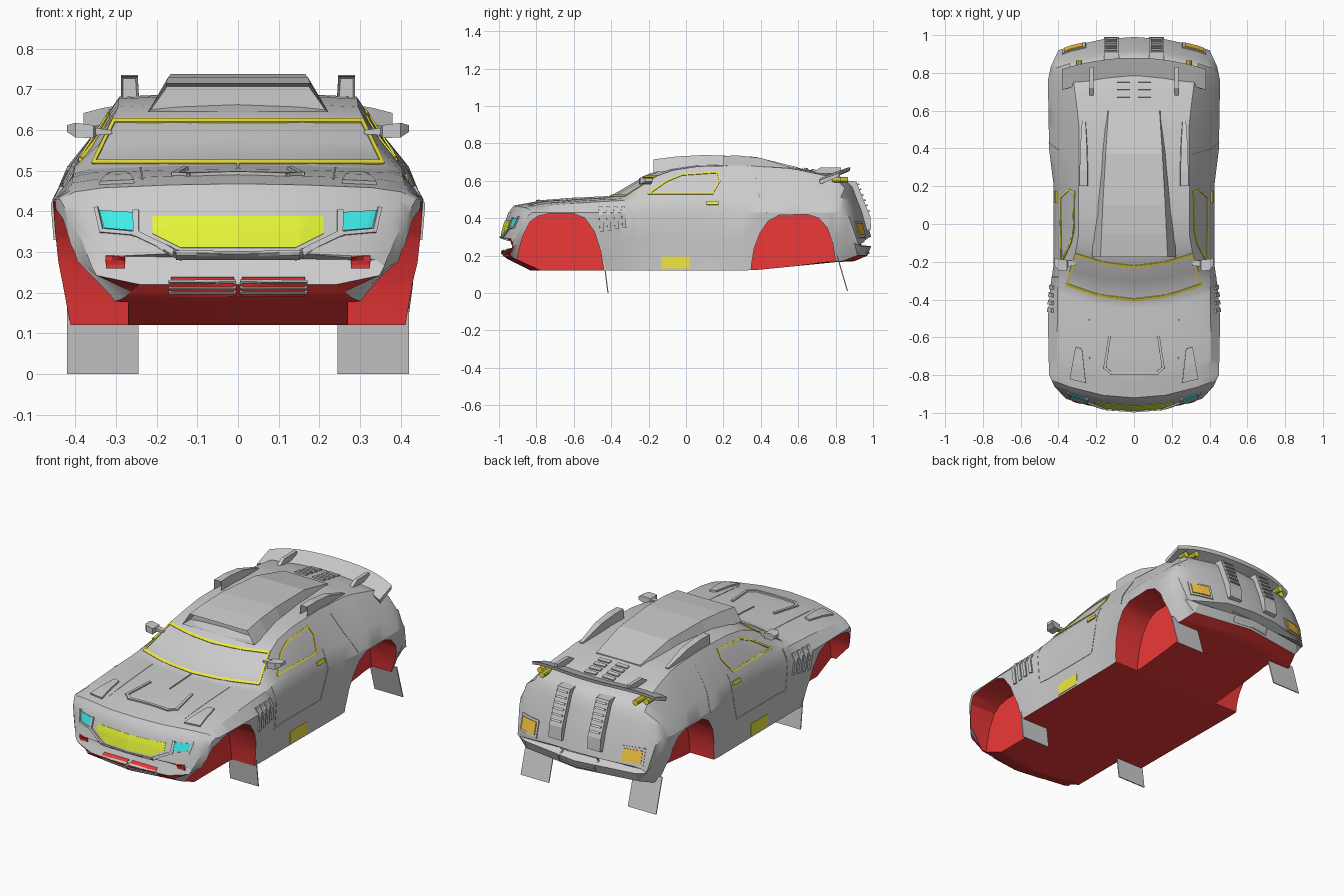
import bpy, bmesh, math
from mathutils import Vector
from mathutils.bvhtree import BVHTree

if "Cube" in bpy.data.objects:
    bpy.data.objects.remove(bpy.data.objects["Cube"])


def mat(name, r, g, b):
    m = bpy.data.materials.new(name)
    m.diffuse_color = (r, g, b, 1)
    m.use_nodes = True
    m.node_tree.nodes["Principled BSDF"].inputs["Base Color"].default_value = m.diffuse_color
    return m


RED = mat("red", .85, .04, .04)
LIME = mat("lime", .78, .92, .04)
CYAN = mat("cyan", .05, .85, .83)
YELLOW = mat("yellow", .88, .8, .05)
ORANGE = mat("orange", .95, .58, .05)


def finish(bm, name, mats=(), mirror=False, thick=0):
    me = bpy.data.meshes.new(name)
    bm.to_mesh(me)
    bm.free()
    ob = bpy.data.objects.new(name, me)
    bpy.context.collection.objects.link(ob)
    for m in mats:
        me.materials.append(m)
    if thick:
        s = ob.modifiers.new("thick", 'SOLIDIFY')
        s.thickness, s.offset = thick, 0
    if mirror:
        ob.modifiers.new("mirror", 'MIRROR')
    return ob


def loft(name, sections, mats=(), mirror=False, mouth=0, paint=None):
    """Skin closed loops; mouth insets and sinks the first cap."""
    bm = bmesh.new()
    rings = [[bm.verts.new(p) for p in s] for s in sections]
    n = len(rings[0])
    for a, b in zip(rings, rings[1:]):
        for i in range(n):
            bm.faces.new((a[i], a[(i + 1) % n], b[(i + 1) % n], b[i]))
    cap = bm.faces.new(rings[0])
    bm.faces.new(rings[-1])
    bmesh.ops.recalc_face_normals(bm, faces=bm.faces)
    if mouth:
        bmesh.ops.inset_region(bm, faces=[cap], thickness=.008)
        bmesh.ops.translate(bm, verts=cap.verts, vec=(0, mouth, 0))
    if paint:
        for f in bm.faces:
            f.material_index = int(paint(f))
    return finish(bm, name, mats, mirror)


def curve(*keys):
    def f(y):
        for (a, p), (b, q) in zip(keys, keys[1:]):
            if y <= b:
                return p + (q - p) * max(0, y - a) / (b - a)
        return keys[-1][1]
    return f


# Body: section parameters as functions of length
top = curve((-.99, .30), (-.975, .36), (-.95, .43), (-.92, .468), (-.8, .49), (-.6, .505), (-.41, .515),
            (-.2, .637), (-.1, .667), (.05, .687), (.3, .692), (.55, .677), (.8, .635), (.87, .60),
            (.9, .57), (.95, .44), (.99, .30))
roof_w = curve((-.99, .30), (-.95, .33), (-.41, .37), (-.2, .31), (-.1, .295), (.5, .29), (.8, .32), (.9, .34), (.99, .33))
belt_w = curve((-.99, .34), (-.95, .39), (-.9, .41), (-.3, .402), (.2, .402), (.6, .42), (.9, .41), (.99, .37))
wide = curve((-.99, .36), (-.95, .42), (-.9, .45), (-.6, .456), (-.45, .445), (-.3, .425), (.2, .425),
             (.4, .45), (.85, .456), (.92, .44), (.99, .40))
floor_w = curve((-.99, .24), (-.95, .30), (-.88, .36), (-.8, .41), (.8, .42), (.99, .34))
floor_z = curve((-.99, .22), (-.96, .185), (-.83, .12), (.35, .12), (.8, .165), (.9, .17), (.97, .2), (.99, .25))
bow = curve((-1, .08), (-.2, .08), (.2, 0), (.6, 0), (.8, -.07), (1, -.07))


def section(y):
    zc, zb, wm = top(y), floor_z(y), wide(y)
    zm = min(.43, zc - .035)
    half = [(0, zb), (floor_w(y), zb), (wm - .012, (zb + zm) / 2), (wm, zm), (belt_w(y), min(.51, zc - .02)),
            (roof_w(y), zc - .01), (roof_w(y) * .5, zc - .003), (0, zc)]
    ring = half + [(-x, z) for x, z in half[-2:0:-1]]
    return [(x, y + bow(y) * (x / .4) ** 2, z) for x, z in ring]


stations = [-.99, -.975, -.96, -.95, -.935, -.92, -.9, -.88, -.85, -.83, -.8, -.7, -.6, -.52, -.45, -.41, -.3, -.2, -.15, -.1,
            -.02, .05, .2, .3, .4, .5, .55, .6, .7, .8, .85, .87, .9, .92, .95, .97, .99]
body = loft("car_body", [section(y) for y in stations], [None, RED], paint=lambda f: f.normal.z < -.6)

# Wheel wells cut into the body
ARCHES = [[(-.91, .05), (-.9, .2), (-.875, .3), (-.835, .38), (-.79, .412), (-.73, .425), (-.6, .425), (-.54, .4),
           (-.49, .33), (-.455, .22), (-.44, .12), (-.44, .05)],
          [(.345, .05), (.35, .15), (.365, .24), (.395, .32), (.44, .385), (.5, .417), (.65, .42), (.71, .4),
           (.755, .35), (.785, .26), (.8, .165), (.805, .05)]]
bpy.context.view_layer.objects.active = body
for arch in ARCHES:
    for s in (1, -1):
        cutter = loft("arch_cutter", [[(s * x, y, z) for y, z in arch] for x in (.27, .6)], [None, RED],
                      paint=lambda f: True)
        cutter.hide_render = True
        b = body.modifiers.new("arch", 'BOOLEAN')
        b.operation, b.solver, b.object = 'DIFFERENCE', 'EXACT', cutter
        bpy.ops.object.modifier_apply(modifier=b.name)
        bpy.data.objects.remove(cutter)
body.select_set(True)
bpy.ops.object.shade_smooth_by_angle(angle=math.radians(28))

bm0 = bmesh.new()
bm0.from_mesh(body.data)
tree = BVHTree.FromBMesh(bm0)
VIEWS = {'F': (lambda u, v: (u, -3, v), (0, 1, 0)), 'B': (lambda u, v: (u, 3, v), (0, -1, 0)),
         'S': (lambda u, v: (3, u, v), (-1, 0, 0)), 'T': (lambda u, v: (u, v, 3), (0, 0, -1))}


def patch(name, quads, view, m=None, lift=.004, mirror=False, n=6):
    """Quads drawn in a flat view, draped on the body as thin plates."""
    origin, d = VIEWS[view]
    bm = bmesh.new()
    for q in quads:
        a, b, c, e = (Vector(p) for p in q)
        rows = []
        for j in range(n + 1):
            row = []
            for i in range(n + 1):
                p = a.lerp(b, i / n).lerp(e.lerp(c, i / n), j / n)
                o = Vector(origin(*p))
                hit = tree.ray_cast(o, Vector(d))[0] or tree.find_nearest(o)[0]
                row.append(bm.verts.new(hit))
            rows.append(row)
        for r, s in zip(rows, rows[1:]):
            for i in range(n):
                f = bm.faces.new((r[i], r[i + 1], s[i + 1], s[i]))
                f.normal_update()
                if f.normal.dot(Vector(d)) > 0:
                    f.normal_flip()
    return finish(bm, name, [m] if m else [], mirror, lift * 2)


def line(name, pts, view, w=.008, closed=False, **kw):
    quads = []
    for a, b in zip(pts, pts[1:] + pts[:1] if closed else pts[1:]):
        a, b = Vector(a), Vector(b)
        t = (b - a).normalized() * w / 2
        s = Vector((-t.y, t.x))
        quads.append((a - t - s, b + t - s, b + t + s, a - t + s))
    return patch(name, quads, view, **kw)


def rect(u0, u1, v0, v1):
    return [(u0, v0), (u1, v0), (u1, v1), (u0, v1)]


# Window frames, door seams, handle, side plate
line("windshield_frame", [(-.355, .52), (.355, .52), (.305, .622), (-.305, .622)], 'F', closed=True, m=YELLOW, n=10)
line("side_window_frame", [(-.2, .53), (-.1, .6), (-.02, .632), (.17, .645), (.18, .6), (.14, .53)], 'S', closed=True,
     m=YELLOW, mirror=True)
line("door_seam", [(-.28, .5), (-.28, .27), (.14, .27), (.19, .42), (.19, .53)], 'S', .004, lift=.002, mirror=True)
line("quarter_seam", [(.37, .64), (.39, .53), (.43, .43)], 'S', .004, lift=.002, mirror=True)
patch("door_handle", [rect(.11, .175, .47, .49)], 'S', YELLOW, .008, True, 2)
patch("side_plate", [rect(-.13, .02, .13, .195)], 'S', YELLOW, .003, True)
patch("fender_slats", [[(y, .33 + i * .006), (y + .02, .33 + i * .006), (y + .012, .46), (y - .008, .46)]
                       for i, y in enumerate((-.46, -.42, -.38, -.34))], 'S', None, .008, True, 3)

# Front: grille, lamps, intakes
patch("grille", [rect(-.14, .14, .31, .388), [(.14, .31), (.21, .345), (.21, .388), (.14, .388)],
                 [(-.21, .345), (-.14, .31), (-.14, .388), (-.21, .388)]], 'F', LIME, .003)
line("grille_frame", [(-.25, .395), (-.25, .345), (-.145, .295), (.145, .295), (.25, .345), (.25, .395)], 'F', .014, lift=.008)
patch("headlight", [[(.255, .352), (.328, .358), (.34, .402), (.255, .397)]], 'F', CYAN, .004, True)
line("headlight_frame", [(.255, .345), (.335, .352), (.347, .405)], 'F', .009, lift=.007, mirror=True)
patch("fog_lamp", [rect(.278, .325, .26, .292)], 'F', RED, .005, True, 3)
patch("lower_intake", [rect(.01, .165, .192, .236)], 'F', RED, .003, True)
patch("intake_bars", [rect(.005, .17, z, z + .005) for z in (.2, .211, .222)], 'F', None, .006, True)

# Hood details
line("hood_scoop", [(-.13, -.6), (-.155, -.76), (-.12, -.79), (.12, -.79), (.155, -.76), (.13, -.6)], 'T', .014, lift=.008)
line("hood_crease", [(0, -.42), (0, -.6)], 'T', .006)
patch("hood_vent", [[(.255, -.84), (.34, -.82), (.31, -.65), (.275, -.66)]], 'T', None, .009, True)
line("hood_seam", [(.24, -.42), (.235, -.8)], 'T', .004, lift=.002, mirror=True)

# Roof scoop and side pods
loft("roof_scoop", [[(-wb, y, zb), (wb, y, zb), (wt, y, zt), (-wt, y, zt)] for y, wb, zb, wt, zt in
                    [(-.175, .222, .645, .178, .714), (-.05, .215, .655, .172, .73), (.1, .2, .66, .165, .738),
                     (.37, .175, .66, .15, .728), (.6, .155, .64, .135, .672)]], mouth=.06)
loft("roof_pod", [[(.265 - w, y, .655), (.265 + w, y, .655), (.265 + w, y, z), (.265 - w * .8, y, z)] for y, w, z in
                  [(.2, .023, .733), (.28, .023, .735), (.4, .02, .722), (.55, .01, .675)]], mirror=True, mouth=.05)
patch("rear_louvers", [rect(.02, .09, y, y + .022) for y in (.63, .67, .71, .75)], 'T', None, .007, True, 2)

# Rear wing, fins and wing lamps
wing = []
for i in range(17):
    x = -.38 + i * .0475
    k = abs(x / .38)
    wing.append([(x, y - .06 * k * k, z - .03 * k ** 4) for y, z in
                 [(.77, .632), (.82, .65), (.88, .672), (.875, .652), (.78, .612)]])
loft("rear_wing", wing)
loft("wing_fin", [[(x, .67, .64), (x, .83, .64), (x, .83, .672), (x, .72, .672)] for x in (.215, .235)], mirror=True)
for x in (.29, .33):
    loft("wing_lamp", [[(x + .016 * math.cos(a), y, .605 + .016 * math.sin(a)) for a in
                        [k * math.pi / 5 for k in range(10)]] for y in (.78, .865 - (x - .29))], [YELLOW], mirror=True)

# Rear face: vents, lights, plate recess
loft("rear_vent", [[(x, y, z) for y, z in [(.84, .6), (.91, .597), (.985, .41), (.99, .34), (.93, .32)]]
                   for x in (.08, .16)], mirror=True)
slats = []
for k in range(6):
    y, z = .917 + k * .0115, .578 - k * .0285
    slats.append((y, z))
for y, z in slats:
    loft("vent_slat", [[(x, y - .01, z), (x, y + .012, z), (x, y + .005, z + .01)] for x in (.09, .15)], mirror=True)
patch("tail_light_frame", [rect(.255, .38, .295, .385)], 'B', None, .005, True)
patch("tail_light", [rect(.268, .368, .308, .372)], 'B', ORANGE, .01, True)
line("plate_frame", [(-.11, .215), (.11, .215), (.11, .275), (-.11, .275)], 'B', .008, closed=True, lift=.005)

# Mirrors
loft("door_mirror", [[(x, y0, z0), (x, y1, z0), (x, y1, z1), (x, y0, z1)] for x, y0, y1, z0, z1 in
                     [(.31, -.22, -.19, .59, .6), (.35, -.225, -.195, .588, .605), (.355, -.25, -.19, .58, .612),
                      (.4, -.245, -.185, .582, .618), (.42, -.22, -.18, .595, .612)]], mirror=True)

# Mudflaps
for name, y0, z0, y1, z1 in [("front_mudflap", -.445, .2, -.42, 0), ("rear_mudflap", .805, .2, .86, .012)]:
    loft(name, [[(x, y0, z0), (x, y0 + .006, z0), (x, y1 + .006, z1), (x, y1, z1)] for x in (.245, .42)], mirror=True)
bm0.free()
